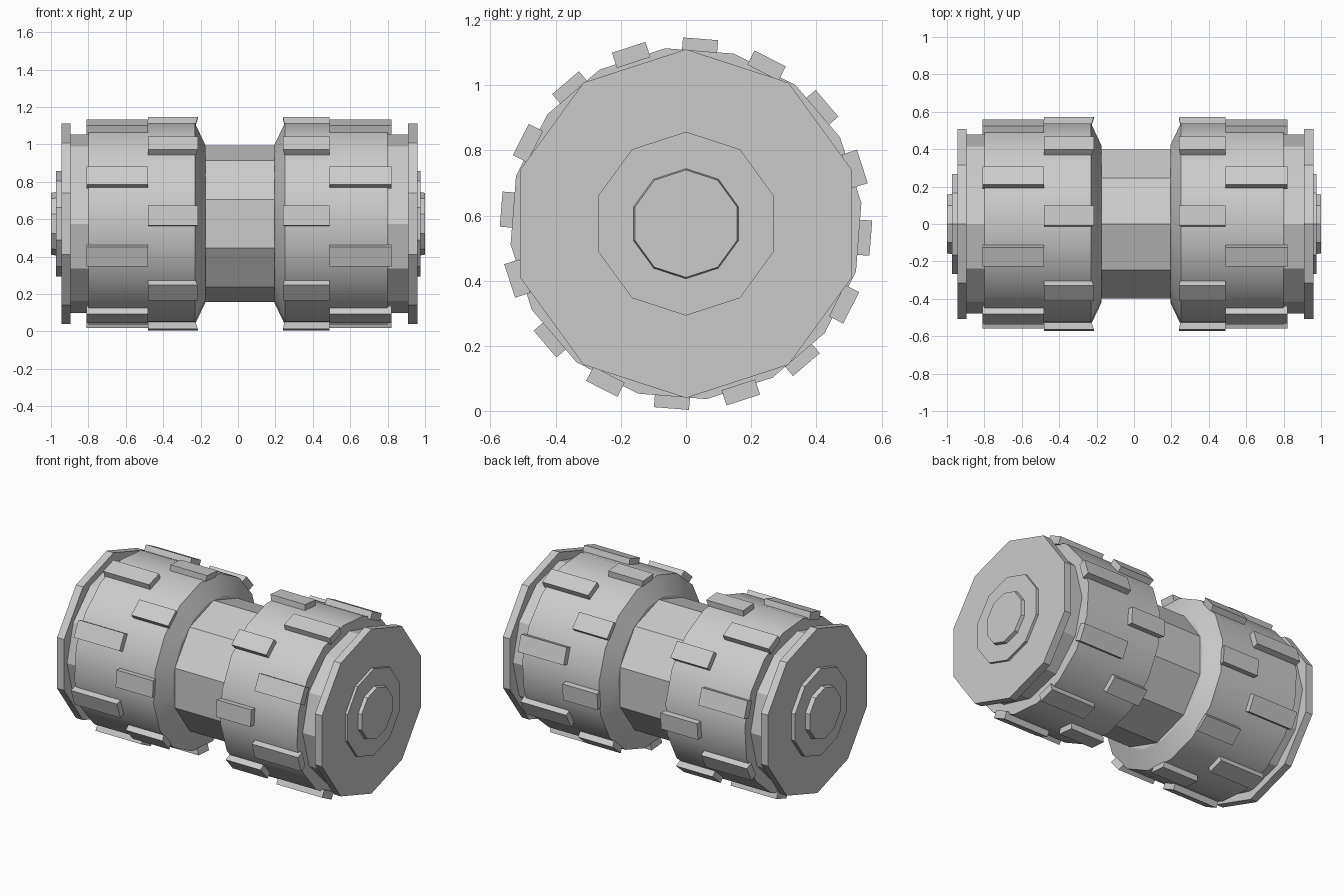
import bpy, bmesh, math
from mathutils import Matrix, Vector

if "Cube" in bpy.data.objects:
    bpy.data.objects.remove(bpy.data.objects["Cube"], do_unlink=True)

CENTRE = 0.575
TWIST = math.radians(4.5)

grey = bpy.data.materials.new("light grey")
grey.use_nodes = True
grey.diffuse_color = (0.6, 0.6, 0.6, 1)
grey.node_tree.nodes["Principled BSDF"].inputs["Base Color"].default_value = (0.6, 0.6, 0.6, 1)


def finish(name, bm, smooth):
    bmesh.ops.recalc_face_normals(bm, faces=bm.faces)
    mesh = bpy.data.meshes.new(name)
    bm.to_mesh(mesh)
    bm.free()
    mesh.materials.append(grey)
    obj = bpy.data.objects.new(name, mesh)
    bpy.context.collection.objects.link(obj)
    obj.location.z = CENTRE
    if smooth:
        bpy.ops.object.select_all(action="DESELECT")
        obj.select_set(True)
        bpy.context.view_layer.objects.active = obj
        bpy.ops.object.shade_smooth_by_angle(angle=math.radians(25))
    return obj


def turned(name, profile, sides, twist=0.0, smooth=False):
    """Solid of revolution along x from (x, radius) points, capped at both ends."""
    bm = bmesh.new()
    rings = []
    for x, r in profile:
        angles = [twist + math.tau * i / sides for i in range(sides)]
        rings.append([bm.verts.new((x, r * math.sin(a), r * math.cos(a))) for a in angles])
    for a, b in zip(rings, rings[1:]):
        for i in range(sides):
            j = (i + 1) % sides
            bm.faces.new((a[i], a[j], b[j], b[i]))
    bm.faces.new(rings[0])
    bm.faces.new(rings[-1])
    return finish(name, bm, smooth)


def treads(name, x0, x1, start, flare0=0.0, flare1=0.0):
    """Eight raised blocks around the drum, with the outer face flared at the ends."""
    bm = bmesh.new()
    for k in range(8):
        spin = Matrix.Rotation(-(start + math.tau * k / 8), 4, "X")
        block = bmesh.ops.create_cube(bm, size=1)["verts"]
        for v in block:
            outer = v.co.z > 0
            x = x0 - flare0 * outer if v.co.x < 0 else x1 + flare1 * outer
            v.co = spin @ Vector((x, v.co.y * 0.108, 0.569 if outer else 0.52))
    return finish(name, bm, False)


# Central axle
turned("axle", [(-0.26, 0.418), (0.28, 0.418)], 10)

# Wheel drums, necks, end flanges and hubs
for side, s, shift in (("right", -1, 0.0), ("left", 1, 0.02)):
    def part(name, points, *args, **kw):
        turned(f"{side}_{name}", [(s * x, r) for x, r in points], *args, **kw)

    part("drum", [(0.175 + shift, 0.425), (0.23 + shift, 0.542), (0.80, 0.542)],
         16, TWIST + math.pi / 16, smooth=True)
    part("neck", [(0.78, 0.478), (0.91, 0.478)], 12)
    end = 0.895 + shift * 0.75
    part("flange", [(end, 0.535), (end + 0.05, 0.535)], 10)
    part("hub_plate", [(end + 0.04, 0.282), (0.972 + shift * 0.25, 0.282)], 10)
    part("hub_cap", [(0.96, 0.172), (1.0, 0.165)], 10)

    # Alternating inner and outer tread blocks
    inner = sorted((s * (0.23 + shift), s * (0.48 + shift / 2)))
    outer = sorted((s * (0.48 + shift / 2), s * (0.81 + shift / 2)))
    flares = (0.0, 0.015) if s < 0 else (0.01, 0.0)
    treads(f"{side}_inner_treads", *inner, TWIST, *flares)
    treads(f"{side}_outer_treads", *outer, TWIST + math.pi / 8)
